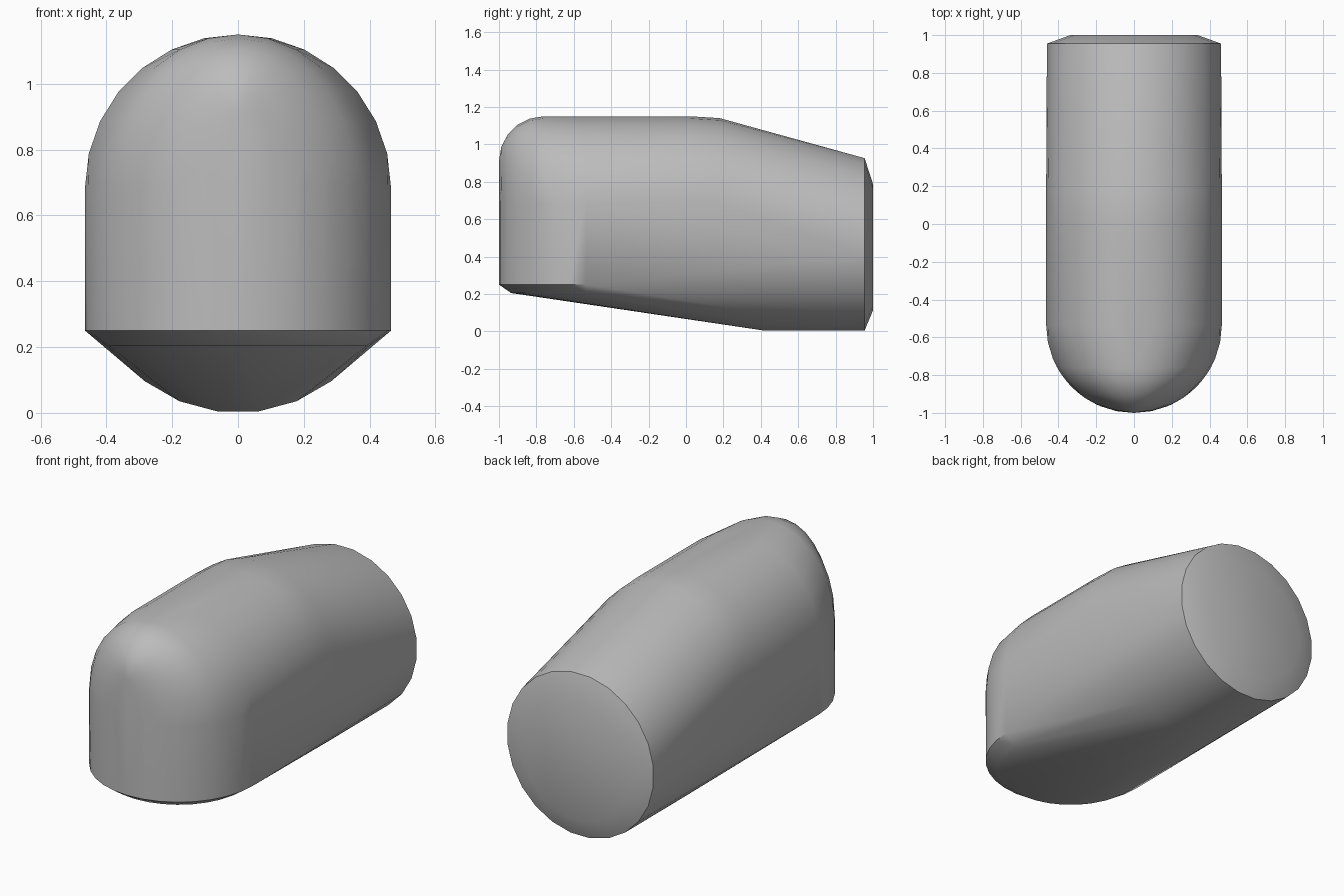
import bpy, bmesh, math
from mathutils import Vector

cube = bpy.data.objects.get("Cube")
if cube:
    bpy.data.objects.remove(cube, do_unlink=True)

R = 0.465        # main radius
NOSE_Y = -0.535  # axis of the upright rounded nose
ARCH_Z = 0.685   # spring line of the arched roof
FILLET = 0.24    # rounding between nose and roof
points = []


def ring(y, z, r, n=24):
    """Circle facing along y."""
    for i in range(n):
        a = math.tau * (i + 0.5) / n
        points.append(Vector((r * math.sin(a), y, z + r * math.cos(a))))


def arch(y, width, base, top, n=14):
    """Half ellipse standing across x."""
    for i in range(n + 1):
        a = math.pi * i / n
        points.append(Vector((width * math.cos(a), y, base + (top - base) * math.sin(a))))


def nose_ring(z, r, n=16):
    """Front half circle lying flat."""
    for i in range(n + 1):
        a = math.pi * i / n
        points.append(Vector((r * math.cos(a), NOSE_Y - r * math.sin(a), z)))


# Round rear barrel with a shallow chamfered cap
ring(0.42, R, R)
ring(0.955, R, R)
ring(1.0, 0.45, 0.34)

# Arched roof ending in a slope towards the rear
roof = ARCH_Z + R
arch(NOSE_Y, R, ARCH_Z, roof)
arch(0.02, R, ARCH_Z, roof)
arch(0.18, R, ARCH_Z, roof - 0.01)

# Upright nose with a chamfered lower rim
nose_ring(0.205, 0.4)
nose_ring(0.25, R)
nose_ring(ARCH_Z, R)

# Rounded brow joining nose and roof
for i in range(6):
    a = math.pi / 2 * i / 5
    depth = R - FILLET + FILLET * math.sin(a)
    width = math.sqrt(max(R * R - depth * depth, 0))
    arch(NOSE_Y - depth, width, ARCH_Z, roof - FILLET + FILLET * math.cos(a))

# Wrap one closed skin around all the sections
bm = bmesh.new()
for p in points:
    bm.verts.new(p)
bmesh.ops.remove_doubles(bm, verts=bm.verts[:], dist=0.002)
hull = bmesh.ops.convex_hull(bm, input=bm.verts[:])
inner = {g for g in hull["geom_interior"] + hull["geom_unused"]
         if isinstance(g, bmesh.types.BMVert)}
bmesh.ops.delete(bm, geom=list(inner), context='VERTS')
bmesh.ops.dissolve_limit(bm, angle_limit=math.radians(1), verts=bm.verts[:], edges=bm.edges[:])
bmesh.ops.recalc_face_normals(bm, faces=bm.faces[:])
mesh = bpy.data.meshes.new("rounded_body")
bm.to_mesh(mesh)
bm.free()
body = bpy.data.objects.new("rounded_body", mesh)
bpy.context.scene.collection.objects.link(body)

# Plain grey finish
grey = bpy.data.materials.new("plain_grey")
grey.use_nodes = True
colour = (0.5, 0.5, 0.5, 1)
grey.diffuse_color = colour
grey.node_tree.nodes["Principled BSDF"].inputs["Base Color"].default_value = colour
mesh.materials.append(grey)

bpy.ops.object.select_all(action='DESELECT')
body.select_set(True)
bpy.context.view_layer.objects.active = body
bpy.ops.object.shade_smooth_by_angle(angle=math.radians(30))
